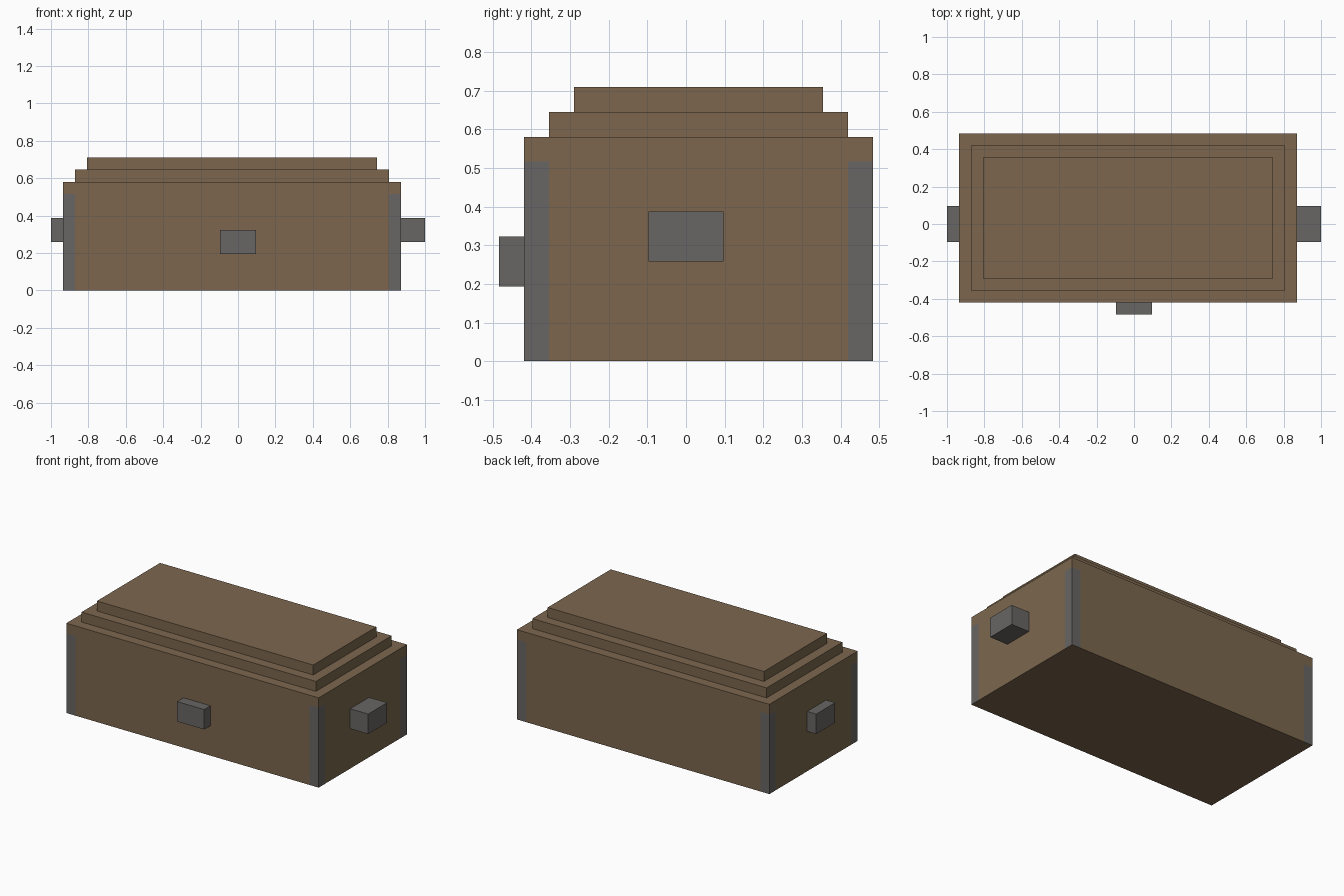
import bpy
import bmesh
from mathutils import Vector

cube = bpy.data.objects.get("Cube")
if cube:
    bpy.data.objects.remove(cube, do_unlink=True)

U = 2 / 31  # the chest is laid out on a grid of equal units


def material(name, rgb):
    mat = bpy.data.materials.new(name)
    mat.use_nodes = True
    mat.diffuse_color = (*rgb, 1)
    mat.node_tree.nodes["Principled BSDF"].inputs["Base Color"].default_value = (*rgb, 1)
    return mat


wood = material("brown wood", (0.2, 0.134, 0.076))
iron = material("grey iron", (0.14, 0.132, 0.125))


def box(name, low, high, *mats, paint=None):
    """Box between two corners, in grid units; paint may cut and colour it."""
    low, high = Vector(low) * U, Vector(high) * U
    bm = bmesh.new()
    bmesh.ops.create_cube(bm, size=1)
    for v in bm.verts:
        v.co = [h if c > 0 else l for c, l, h in zip(v.co, low, high)]
    if paint:
        paint(bm, low, high)
    mesh = bpy.data.meshes.new(name)
    bm.to_mesh(mesh)
    bm.free()
    for mat in mats:
        mesh.materials.append(mat)
    obj = bpy.data.objects.new(name, mesh)
    bpy.context.collection.objects.link(obj)
    return obj


def corner_straps(bm, low, high):
    """Cut one-unit straps along the upright corners and colour them."""
    top = high.z - U
    cuts = [((low.x + U, 0, 0), (1, 0, 0)), ((high.x - U, 0, 0), (1, 0, 0)),
            ((0, low.y + U, 0), (0, 1, 0)), ((0, high.y - U, 0), (0, 1, 0)),
            ((0, 0, top), (0, 0, 1))]
    for point, normal in cuts:
        bmesh.ops.bisect_plane(bm, geom=bm.verts[:] + bm.edges[:] + bm.faces[:],
                               plane_co=point, plane_no=normal)
    bm.normal_update()
    for f in bm.faces:
        c = f.calc_center_median()
        in_x = c.x < low.x + U or c.x > high.x - U
        in_y = c.y < low.y + U or c.y > high.y - U
        f.material_index = int(abs(f.normal.z) < 0.5 and in_x and in_y and c.z < top)


# Chest body with iron corner straps
box("chest_body", (-14.5, -6.5, 0), (13.5, 7.5, 9), wood, iron, paint=corner_straps)

# Stepped lid, each tier one unit smaller all round
for i, name in enumerate(("lid_lower_tier", "lid_upper_tier"), start=1):
    box(name, (-14.5 + i, -6.5 + i, 8 + i), (13.5 - i, 7.5 - i, 9 + i), wood)

# Iron latch and side handles
box("front_latch", (-1.5, -7.5, 3), (1.5, -6.5, 5), iron)
box("left_handle", (13.5, -1.5, 4), (15.5, 1.5, 6), iron)
box("right_handle", (-15.5, -1.5, 4), (-14.5, 1.5, 6), iron)
